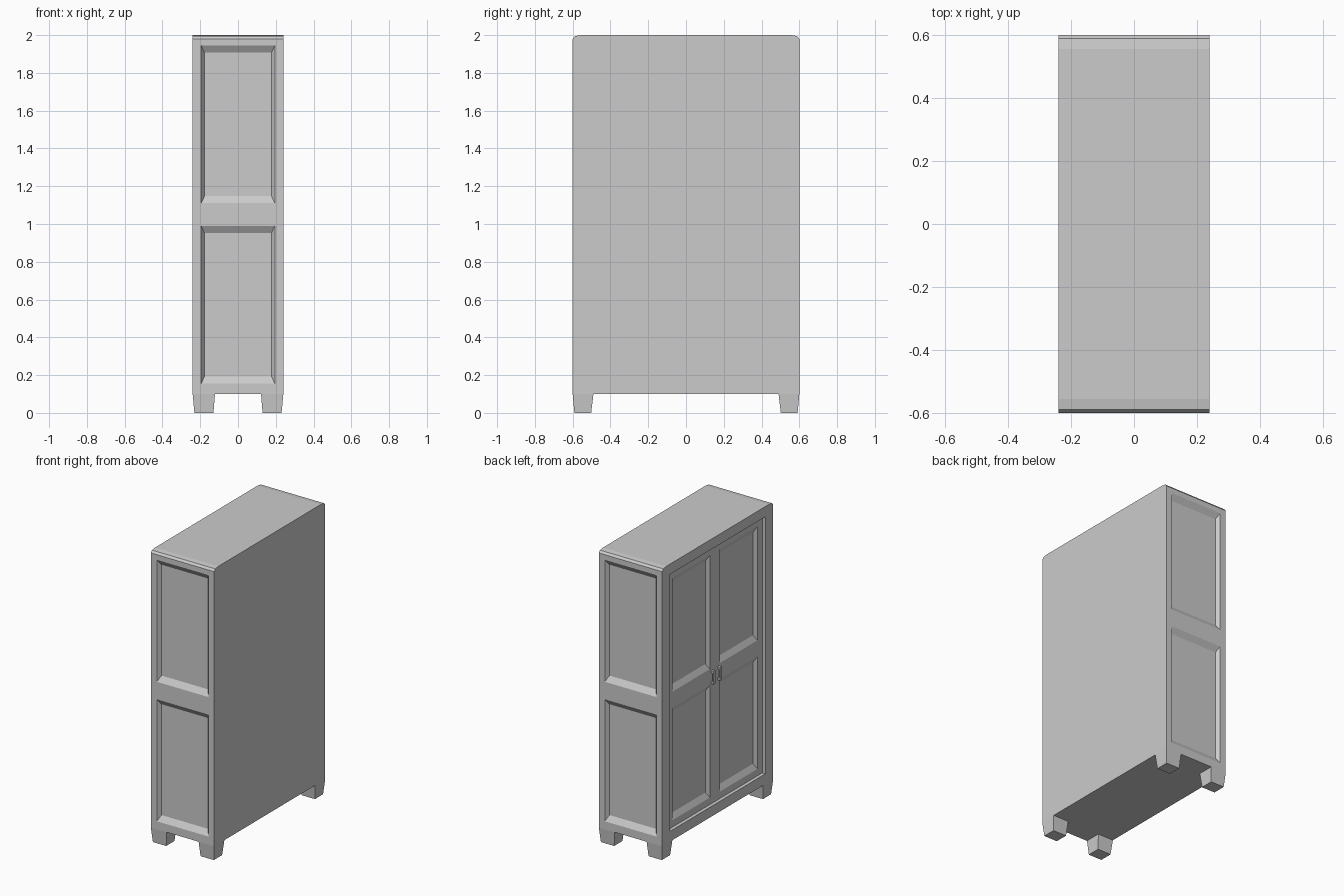
import bpy, bmesh
from mathutils import Vector

if "Cube" in bpy.data.objects:
    bpy.data.objects.remove(bpy.data.objects["Cube"])


def mesh_object(name, verts, faces):
    me = bpy.data.meshes.new(name)
    bm = bmesh.new()
    vs = [bm.verts.new(v) for v in verts]
    for f in faces:
        bm.faces.new([vs[i] for i in f])
    bmesh.ops.recalc_face_normals(bm, faces=bm.faces)
    bm.to_mesh(me)
    bm.free()
    ob = bpy.data.objects.new(name, me)
    bpy.context.collection.objects.link(ob)
    return ob


def loft(name, a, b):
    """Closed solid between two matching loops of points."""
    n = len(a)
    sides = [(i, (i + 1) % n, n + (i + 1) % n, n + i) for i in range(n)]
    return mesh_object(name, a + b, [tuple(range(n)), tuple(range(n, 2 * n))] + sides)


def box(name, x0, x1, y0, y1, z0, z1):
    def ring(z):
        return [(x0, y0, z), (x1, y0, z), (x1, y1, z), (x0, y1, z)]
    return loft(name, ring(z0), ring(z1))


def panel_cutter(axis, surface, side, u0, u1, z0, z1, bu, bz, depth):
    """Tapered block that sinks a bevelled panel into a face."""
    def ring(t):
        w = surface - side * depth * t
        a, b, c, d = u0 + bu * t, u1 - bu * t, z0 + bz * t, z1 - bz * t
        pts = [(a, c), (b, c), (b, d), (a, d)]
        return [(w, u, z) if axis == 'x' else (u, w, z) for u, z in pts]
    return loft("cutter", ring(-0.3), ring(1.0))


def carve(ob, cutters):
    for c in cutters:
        c.hide_render = True
        m = ob.modifiers.new("carve", 'BOOLEAN')
        m.operation, m.solver, m.object = 'DIFFERENCE', 'EXACT', c
    dg = bpy.context.evaluated_depsgraph_get()
    me = bpy.data.meshes.new_from_object(ob.evaluated_get(dg))
    ob.modifiers.clear()
    ob.data = me
    for c in cutters:
        bpy.data.objects.remove(c)


# Cabinet body: end profile with eased top corners, run across the depth
half = [(0.6, 0.1), (0.6, 1.98), (0.588, 1.995), (0.555, 2.0)]
profile = half + [(-y, z) for y, z in reversed(half)]
body = loft("cabinet_body", [(-0.24, y, z) for y, z in profile],
            [(0.24, y, z) for y, z in profile])

# Sunken panels on both ends and the door opening
cuts = [panel_cutter('y', s * 0.6, s, -0.195, 0.195, z0, z1, 0.018, 0.038, 0.025)
        for s in (-1, 1) for z0, z1 in ((0.155, 0.99), (1.11, 1.945))]
cuts.append(box("cutter", -0.3, -0.19, -0.515, 0.515, 0.17, 1.93))
carve(body, cuts)

for s, label in ((-1, "right"), (1, "left")):
    # Door with two sunken panels
    ys = sorted((s * 0.0015, s * 0.512))
    door = box(label + "_door", -0.22, -0.188, ys[0], ys[1], 0.173, 1.927)
    ps = sorted((s * 0.055, s * 0.46))
    carve(door, [panel_cutter('x', -0.22, -1, ps[0], ps[1], z0, z1, 0.022, 0.038, 0.02)
                 for z0, z1 in ((0.22, 0.99), (1.10, 1.88))])

    # Pull handle: grip bar on two posts
    hs = sorted((s * 0.025, s * 0.045))
    box(label + "_handle_grip", -0.24, -0.232, hs[0], hs[1], 0.995, 1.085)
    for z in (0.995, 1.07):
        box(label + "_handle_post", -0.234, -0.218, hs[0], hs[1], z, z + 0.015)

# Tapered feet
for sx in (-1, 1):
    for sy in (-1, 1):
        def ring(x0, x1, y0, y1, z):
            return [(sx * x, sy * y, z) for x, y in
                    ((x0, y0), (x1, y0), (x1, y1), (x0, y1))]
        loft("foot", ring(0.13, 0.231, 0.502, 0.591, 0),
             ring(0.122, 0.24, 0.49, 0.6, 0.1))
